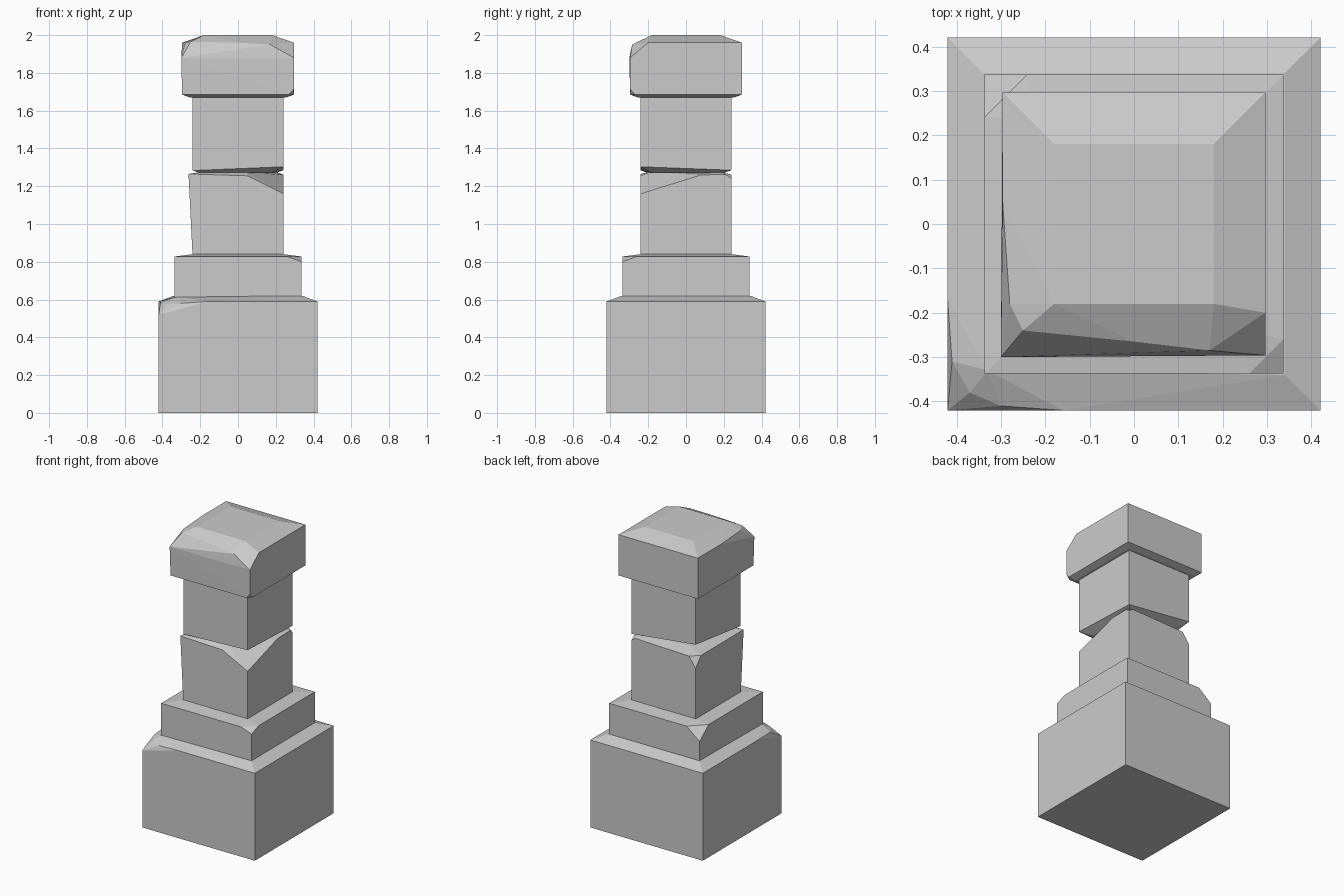
import bpy
import bmesh
from math import radians

cube = bpy.data.objects.get("Cube")
if cube:
    bpy.data.objects.remove(cube, do_unlink=True)

stone = bpy.data.materials.new("grey stone")
stone.use_nodes = True
stone.diffuse_color = (0.6, 0.6, 0.6, 1)
stone.node_tree.nodes["Principled BSDF"].inputs["Base Color"].default_value = (0.6, 0.6, 0.6, 1)

FR, FL, BR, BL = (1, -1), (-1, -1), (1, 1), (-1, 1)


def ring(half, z, skip=()):
    """Corners of a level square, leaving out the chipped ones."""
    return [(x * half, y * half, z) for x, y in (FR, FL, BR, BL) if (x, y) not in skip]


def block(name, points):
    """Chiselled stone block wrapped around its corner points."""
    bm = bmesh.new()
    for p in points:
        bm.verts.new(p)
    hull = bmesh.ops.convex_hull(bm, input=bm.verts)
    spare = {g for g in hull["geom_interior"] + hull["geom_unused"]
             if isinstance(g, bmesh.types.BMVert)}
    bmesh.ops.delete(bm, geom=list(spare), context="VERTS")
    bmesh.ops.dissolve_limit(bm, angle_limit=radians(0.5), verts=bm.verts, edges=bm.edges)
    bmesh.ops.recalc_face_normals(bm, faces=bm.faces)
    mesh = bpy.data.meshes.new(name)
    bm.to_mesh(mesh)
    bm.free()
    mesh.materials.append(stone)
    obj = bpy.data.objects.new(name, mesh)
    bpy.context.collection.objects.link(obj)


# Base with a worn front corner
block("base", ring(.42, 0) + ring(.42, .59, [FL]) + ring(.34, .62, [FL]) + [
    (-.42, -.42, .52), (-.16, -.42, .59), (-.42, -.17, .59),
    (-.37, -.38, .58), (-.41, -.31, .585), (-.3, -.41, .58), (-.33, -.33, .615)])

# Plinth with two opposite chipped corners
block("plinth", ring(.337, .6) + ring(.337, .828, [FR, BL]) + ring(.24, .84) + [
    (.26, -.337, .828), (.337, -.26, .828), (.337, -.337, .8),
    (-.337, .24, .828), (-.24, .337, .828), (-.337, .337, .75)])

# Lower half of the broken shaft
block("lower_shaft", ring(.24, .82) + [
    (-.262, -.24, 1.265),
    (.24, -.24, 1.16), (.05, -.24, 1.255), (.24, .08, 1.26),
    (.24, .21, 1.262), (.21, .24, 1.262), (.24, .24, 1.24),
    (-.24, .24, 1.18), (-.245, .19, 1.25), (-.19, .24, 1.25),
    (-.2, -.2, 1.275), (.2, .18, 1.275), (.05, -.19, 1.275), (-.15, .15, 1.272)])

# Upper half, resting on a narrow neck
block("upper_shaft", ring(.24, 1.69) + [
    (-.24, -.24, 1.283), (.24, -.24, 1.303), (.24, .24, 1.285), (-.24, .24, 1.34),
    (-.2, -.2, 1.27), (.18, -.18, 1.27), (.2, .2, 1.27), (-.12, .12, 1.27)])

# Cap with a sloped top and a battered front edge
block("cap", ring(.255, 1.67) + ring(.296, 1.685, [FR]) + ring(.18, 2.0) + [
    (.296, -.296, 1.715), (.27, -.296, 1.685), (.296, -.27, 1.685),
    (.296, .296, 1.96), (-.296, .296, 1.96), (-.296, .05, 1.96),
    (-.3, -.3, 1.88), (.296, -.296, 1.88), (.296, -.2, 1.96),
    (0, -.297, 1.84), (0, -.265, 1.96), (-.11, -.27, 1.94),
    (.17, -.285, 1.95), (-.25, -.24, 1.965), (-.28, -.18, 1.96)])
